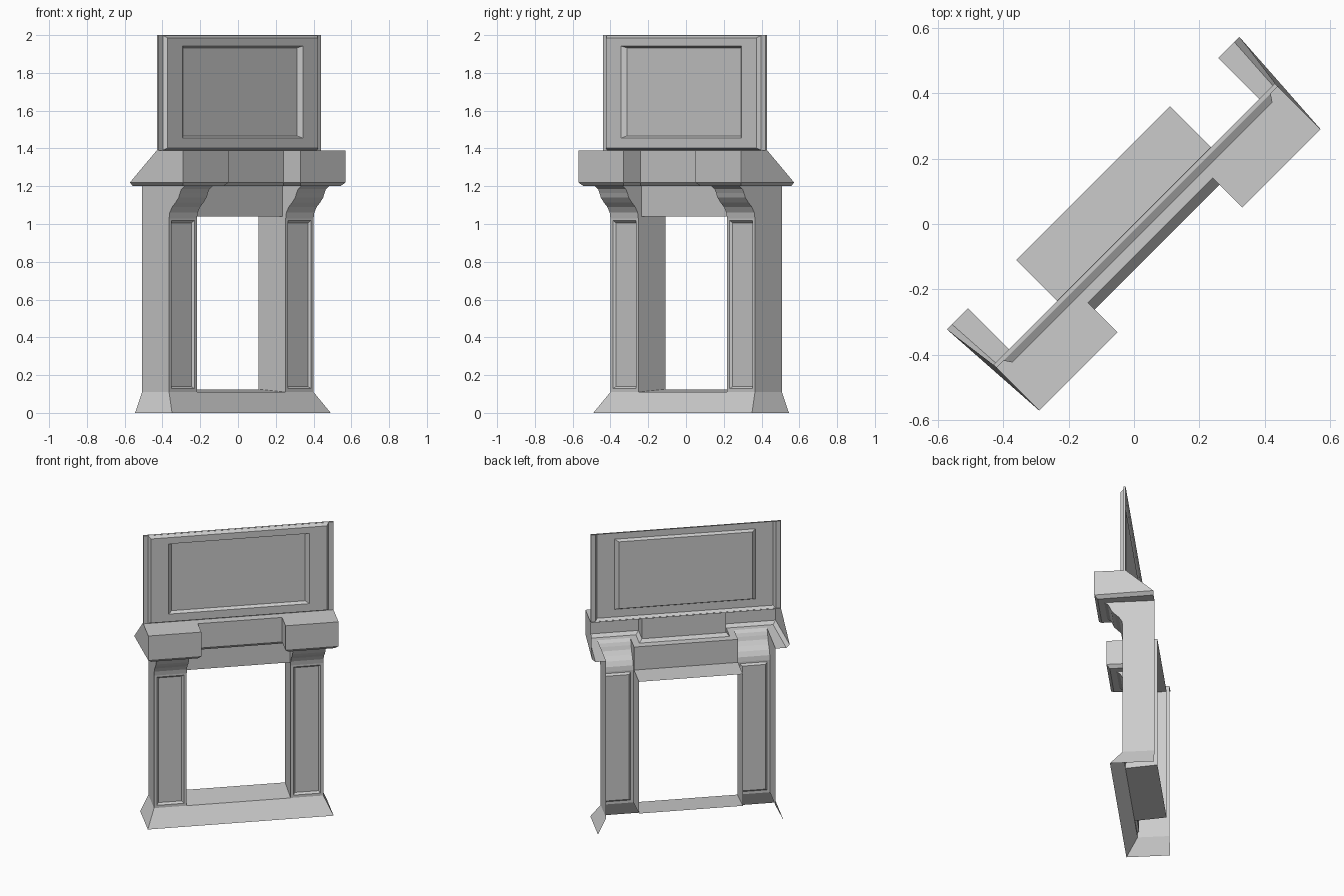
import bpy, bmesh, math

if "Cube" in bpy.data.objects:
    bpy.data.objects.remove(bpy.data.objects["Cube"])

# Local frame: u along the wall, f towards the room, z up; turned 45 degrees in plan.
TURN = math.radians(45)
BACK = -0.177


def make(name, polys, mirror=True):
    """Thin-shell object from polygons given as (u, f, z) points."""
    bm = bmesh.new()
    for poly in polys:
        bm.faces.new([bm.verts.new((u, -f, z)) for u, f, z in poly])
    bmesh.ops.remove_doubles(bm, verts=bm.verts, dist=0.0005)
    bmesh.ops.recalc_face_normals(bm, faces=bm.faces)
    mesh = bpy.data.meshes.new(name)
    bm.to_mesh(mesh)
    bm.free()
    ob = bpy.data.objects.new(name, mesh)
    bpy.context.collection.objects.link(ob)
    ob.rotation_euler.z = TURN
    if mirror:
        mod = ob.modifiers.new("Mirror", 'MIRROR')
        mod.use_axis[0] = True
        mod.merge_threshold = 0.0005
    return ob


def bridge(rows, closed=False):
    """Quads joining successive rows of points."""
    out = []
    for a, b in zip(rows, rows[1:]):
        n = len(a)
        for i in range(n if closed else n - 1):
            j = (i + 1) % n
            out.append([a[i], a[j], b[j], b[i]])
    return out


def panel(steps):
    """Nested rectangles (u0, u1, z0, z1, f), the innermost one filled."""
    loops = [[(u0, f, z0), (u1, f, z0), (u1, f, z1), (u0, f, z1)]
             for u0, u1, z0, z1, f in steps]
    return bridge(loops, True) + [loops[-1]]


# Pillars: recessed front panel
IN, OUT, FRONT = 0.332, 0.541, 0.025
make("pillar_panels", panel([
    (IN, OUT, 0.11, 1.03, FRONT),
    (IN + 0.018, OUT - 0.018, 0.128, 1.018, FRONT),
    (IN + 0.03, OUT - 0.03, 0.14, 1.006, FRONT - 0.013)]))

# Curved brackets under the mantel and the pillar sides that follow them
curve = [(0.025, 1.03), (0.03, 1.06), (0.048, 1.09), (0.075, 1.115),
         (0.097, 1.14), (0.107, 1.165), (0.118, 1.185), (0.14, 1.20)]
make("brackets", bridge([[(IN, f, z), (OUT, f, z)] for f, z in curve]))
down = curve[::-1] + [(FRONT, 0.11)]
make("pillar_outer_sides",
     [[(OUT, f, z) for f, z in [(BACK, 0.11), (BACK, 1.2)] + down]])
make("pillar_inner_sides",
     [[(IN, f, z) for f, z in [(BACK, 0.125), (BACK, 1.04), (0, 1.04), (0, 1.2)] + down]])

# Flared base and hearth floor
make("flared_base", bridge([
    [(OUT, BACK, 0.11), (OUT, FRONT, 0.11), (IN, FRONT, 0.11), (0, FRONT, 0.11)],
    [(0.594, BACK, 0), (0.594, 0.1, 0), (0.375, 0.1, 0), (0, 0.1, 0)]]))
make("hearth_floor", [[(0, FRONT, 0.11), (IN, FRONT, 0.11),
                       (IN, BACK, 0.125), (0, BACK, 0.125)]])

# Lintel face and opening ceiling
make("lintel", bridge([[(0, f, z), (IN, f, z)]
                       for f, z in [(0, 1.2), (0, 1.04), (BACK, 1.04)]]))

# Mantel shelf: stepped plan, sloped ends, chamfered underside
top = [(0.608, 0, 1.39), (0.608, 0.198, 1.39), (0.269, 0.198, 1.39),
       (0.269, 0.071, 1.39), (0, 0.071, 1.39)]
mid = [(0.632, BACK, 1.22)] + [(u, f, 1.22) for u, f, _ in top[1:]]
low = [(0.61, BACK, 1.2), (0.588, 0.178, 1.2), (0.289, 0.178, 1.2),
       (0.289, 0.052, 1.2), (0, 0.052, 1.2)]
inner = [(OUT, BACK, 1.2), (OUT, 0.14, 1.2), (IN, 0.14, 1.2),
         (IN, 0, 1.2), (0, 0, 1.2)]
make("mantel_shelf", bridge([top, mid, low, inner]) + [
    [(0.608, 0, 1.39), (0.608, 0.198, 1.39), (0.269, 0.198, 1.39),
     (0.269, 0.071, 1.39), (0.269, 0, 1.39)],
    [(0, 0, 1.39), (0.269, 0, 1.39), (0.269, 0.071, 1.39), (0, 0.071, 1.39)]])

# Overmantel: edge strips, raised frame and recessed centre
make("overmantel", panel([
    (-0.608, 0.608, 1.39, 2.0, 0),
    (-0.608, 0.608, 1.39, 2.0, 0.014),
    (-0.577, 0.577, 1.391, 1.999, 0.014),
    (-0.562, 0.562, 1.402, 1.986, 0.036),
    (-0.450, 0.450, 1.455, 1.942, 0.036),
    (-0.426, 0.426, 1.467, 1.932, 0.014)]), mirror=False)
